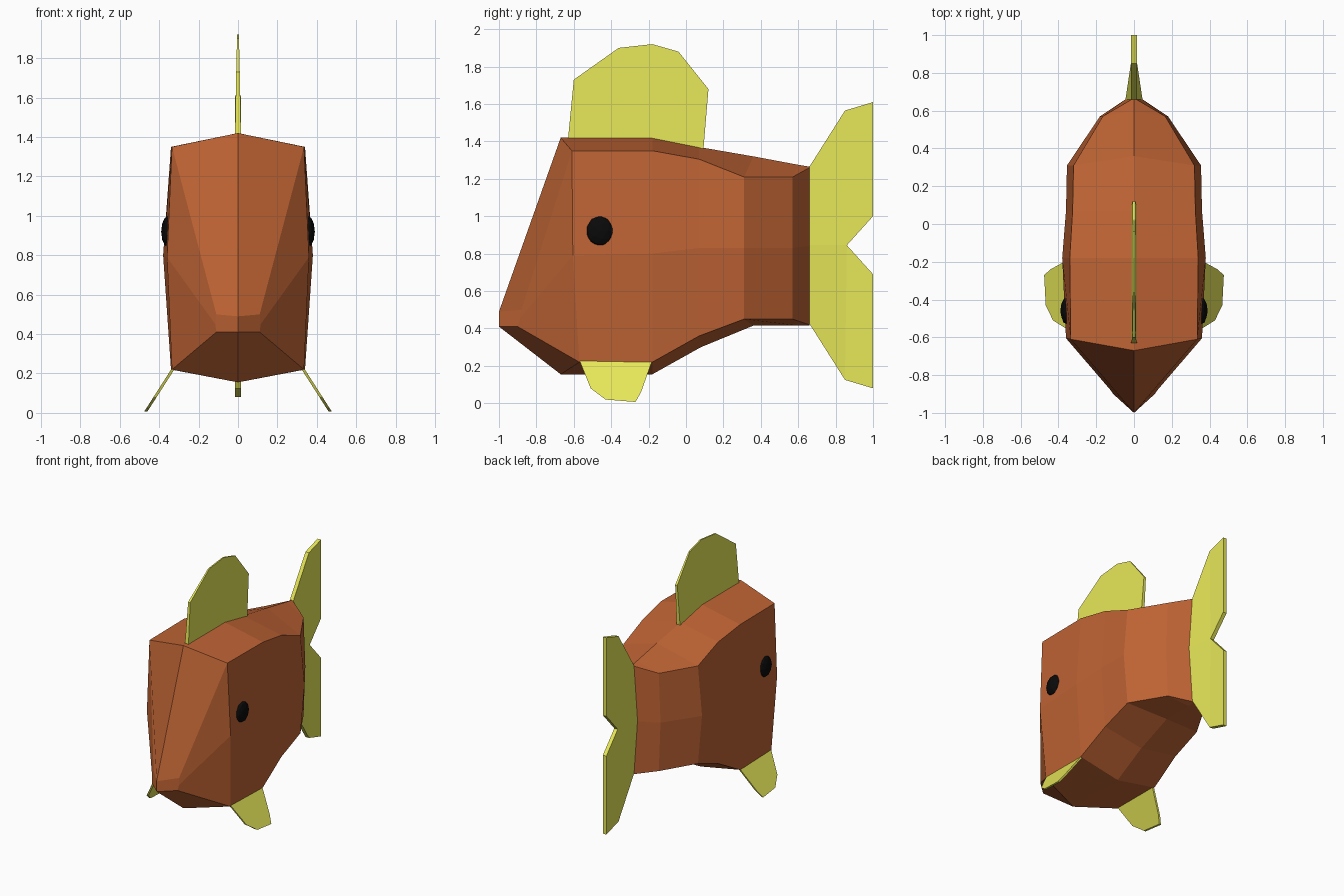
import bpy, bmesh
from mathutils import Vector

if "Cube" in bpy.data.objects:
    bpy.data.objects.remove(bpy.data.objects["Cube"], do_unlink=True)


def material(name, rgb):
    m = bpy.data.materials.new(name)
    m.use_nodes = True
    color = (*rgb, 1)
    m.diffuse_color = color
    m.node_tree.nodes["Principled BSDF"].inputs["Base Color"].default_value = color
    return m


ORANGE = material("burnt orange", (0.515, 0.125, 0.034))
YELLOW = material("fin yellow", (0.8, 0.8, 0.1))
BLACK = material("eye black", (0.003, 0.003, 0.003))


def finish(name, bm, mat):
    bmesh.ops.recalc_face_normals(bm, faces=bm.faces)
    mesh = bpy.data.meshes.new(name)
    bm.to_mesh(mesh)
    bm.free()
    mesh.materials.append(mat)
    obj = bpy.data.objects.new(name, mesh)
    bpy.context.collection.objects.link(obj)
    return obj


def build_body():
    # Half sections: ridge (y, z), upper corner, side, lower corner (x, y, z), keel (y, z)
    sections = [
        ((-1, .49), (.11, -.88, .50), (.115, -.89, .45), (.11, -.9, .41), (-1, .41)),
        ((-.67, 1.42), (.335, -.61, 1.35), (.36, -.605, .79), (.335, -.57, .22), (-.67, .155)),
        ((-.18, 1.42), (.34, -.18, 1.35), (.38, -.18, .8), (.34, -.18, .22), (-.18, .155)),
        ((.07, 1.37), (.325, .07, 1.305), (.36, .07, .83), (.325, .07, .36), (.08, .3)),
        ((.36, 1.32), (.32, .31, 1.21), (.355, .31, .83), (.32, .31, .45), (.36, .415)),
        ((.6, 1.275), (.165, .57, 1.21), (.18, .57, .83), (.165, .57, .45), (.6, .415)),
        ((.66, 1.265), (.012, .66, 1.26), (.045, .66, .84), (.012, .66, .42), (.66, .415)),
    ]
    bm = bmesh.new()
    for side in (1, -1):
        rings = []
        for ridge, *corners, keel in sections:
            pts = [(0, *ridge)] + [(side * x, y, z) for x, y, z in corners] + [(0, *keel)]
            rings.append([bm.verts.new(p) for p in pts])
        for a, b in zip(rings, rings[1:]):
            for i in range(len(a) - 1):
                bm.faces.new((a[i], a[i + 1], b[i + 1], b[i]))
        bm.faces.new(rings[0])
        bm.faces.new(rings[-1])
    # Weld the two halves and drop the seam duplicates
    bmesh.ops.remove_doubles(bm, verts=bm.verts, dist=0.0005)
    finish("body", bm, ORANGE)


def build_fin(name, outline, panels, place):
    """Thin fin: outline of (y, z, half thickness), place() maps a point into space."""
    bm = bmesh.new()
    layers = [[bm.verts.new(place(s * t, y, z)) for y, z, t in outline] for s in (1, -1)]
    for layer in layers:
        for panel in panels:
            bm.faces.new([layer[i] for i in panel])
    n = len(outline)
    for i in range(n):
        j = (i + 1) % n
        bm.faces.new((layers[0][i], layers[0][j], layers[1][j], layers[1][i]))
    return finish(name, bm, YELLOW)


def straight(t, y, z):
    return (t, y, z)


build_body()

# Dorsal fin, thinner toward the top
dorsal = [(-.62, 1.32, .015), (-.63, 1.42, .015), (-.6, 1.73, .009), (-.36, 1.9, .005),
          (-.18, 1.92, .005), (-.04, 1.88, .005), (.12, 1.68, .009), (.09, 1.32, .015)]
build_fin("dorsal_fin", dorsal, [(0, 1, 2, 7), (2, 6, 7), (2, 3, 4, 5, 6)], straight)

# Tail fin: upper lobe mirrored about the notch, thick where it leaves the body
notch = .845
lobe = [(.66, .42, .015), (.85, .72, .015), (1, .765, .015), (1, .155, .015)]
tail = [(y, notch + h, t) for y, h, t in lobe] + [(.86, notch, .015)]
tail += [(y, notch - h, t) for y, h, t in reversed(lobe)] + [(.66, notch, .045)]
build_fin("tail_fin", tail, [(0, 1, 4, 9), (1, 2, 3, 4), (8, 7, 4, 9), (7, 6, 5, 4)], straight)

# Splayed lower fins and domed eyes on both sides
pelvic = [(-.57, .23), (-.51, .08), (-.43, .02), (-.27, .007), (-.24, .06), (-.18, .23)]
pelvic = [(y, z, .008) for y, z in pelvic]
for label, side in (("left", 1), ("right", -1)):
    build_fin(label + "_lower_fin", pelvic, [range(len(pelvic))],
              lambda t, y, z: (side * (.325 + (.23 - z) * .64 + t), y, z))

    bm = bmesh.new()
    bmesh.ops.create_icosphere(bm, subdivisions=2, radius=.08)
    for v in bm.verts:
        x, y, z = v.co
        v.co = Vector((side * (.354 + z * .45), -.46 + x * .92, .92 + y * 1.03))
    finish(label + "_eye", bm, BLACK)
